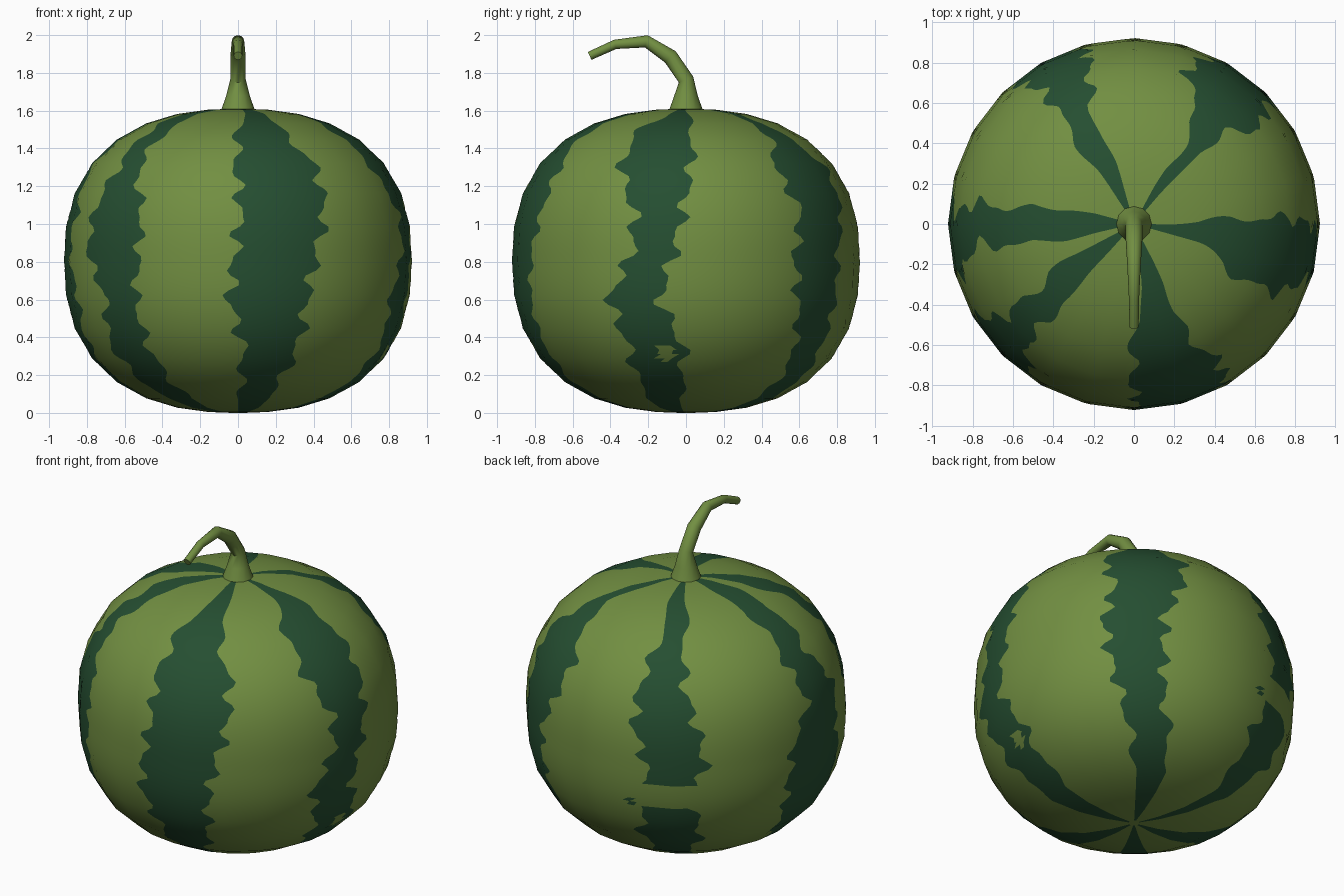
import bpy, math, random
from mathutils import Vector

if "Cube" in bpy.data.objects:
    bpy.data.objects.remove(bpy.data.objects["Cube"])

random.seed(4)


def material(name, rgb):
    m = bpy.data.materials.new(name)
    m.diffuse_color = (*rgb, 1)
    m.use_nodes = True
    m.node_tree.nodes["Principled BSDF"].inputs["Base Color"].default_value = m.diffuse_color
    return m


LIGHT = material("light green", (0.168, 0.275, 0.054))
DARK = material("dark green", (0.0185, 0.077, 0.031))

# Rind: a slightly squared ellipse turned around z
RAD, HALF, POWER, SIDES, LATS = 0.922, 0.805, 2.4, 24, 16


def rind(t):
    """Radius and height of the rind at latitude t."""
    c, s = math.cos(t), math.sin(t)
    rho = ((abs(c) / RAD) ** POWER + (abs(s) / HALF) ** POWER) ** (-1 / POWER)
    return rho * c, HALF + rho * s


# Stripe edges: angle in degrees at each shared height
HEIGHTS = (1.6, 1.5, 1.3, 1.07, .85, .6, .35, .08)
STRIPES = {
    "right": ((-16, -27, -26, -18, -18, -27, -22, -23), (1, 3, 2, -1, -4, -9, -1, -2)),
    "back_right": ((48, 47, 37, 43, 39, 41, 45, 51), (60, 58, 71, 68, 61, 61, 62, 71)),
    "back": ((108, 111, 106, 105, 110, 111, 106, 113), (126, 124, 124, 129, 132, 127, 131, 126)),
    "left": ((164, 173, 172, 177, 167, 165, 166, 171), (191, 191, 187, 197, 194, 200, 195, 192)),
    "front_left": ((207, 213, 216, 211, 210, 219, 214, 219), (230, 228, 228, 235, 235, 233, 234, 238)),
    "front": ((277, 270, 269, 271, 269, 267, 272, 271), (298, 294, 302, 301, 297, 294, 293, 289)),
}


def edge_curve(values):
    """Stripe edge as a function of height, with a small irregular waver."""
    p, q = random.uniform(0, 6), random.uniform(0, 6)

    def angle(z):
        z = min(max(z, HEIGHTS[-1]), HEIGHTS[0])
        i = next(i for i in range(len(HEIGHTS) - 1) if z >= HEIGHTS[i + 1])
        f = (HEIGHTS[i] - z) / (HEIGHTS[i] - HEIGHTS[i + 1])
        base = values[i] + (values[i + 1] - values[i]) * f
        return base + 2 * math.sin(36 * z + p) + 1.2 * math.sin(61 * z + q)
    return angle


EDGES = [edge_curve(side) for pair in STRIPES.values() for side in pair]
# Small blotches that flip the colour: (angle, height, radius)
SPOTS = [(-8.5, .32, .045), (103, .57, .035)]


def flipped(angle, z, r):
    return any(math.hypot(math.radians(angle - a) * r, z - h) < s for a, h, s in SPOTS)


# Melon body: columns follow the stripe edges, rows follow the rind
STEPS, ROWS = 16, 7
profile = [rind(math.pi / 2 - math.pi * i / LATS) for i in range(LATS + 1)]
profile[0], profile[-1] = (.03, 2 * HALF), (.03, 0)
rows = []
for (r0, z0), (r1, z1) in zip(profile, profile[1:]):
    rows += [(r0 + (r1 - r0) * i / ROWS, z0 + (z1 - z0) * i / ROWS) for i in range(ROWS)]
rows.append(profile[-1])

verts, normals, angles = [], [], []
sector = 360 / SIDES
for r, z in rows:
    cuts = [e(z) for e in EDGES]
    cuts.append(cuts[0] + 360)
    line = [a + (b - a) * i / STEPS for a, b in zip(cuts, cuts[1:]) for i in range(STEPS)]
    angles.append(line)
    h = (z - HALF) / HALF
    nr = (r / RAD) ** (POWER - 1) / RAD
    nz = math.copysign(abs(h) ** (POWER - 1) / HALF, h)
    for a in line:
        t = math.radians(a)
        flat = math.cos(math.radians(sector / 2)) / math.cos(math.radians(a % sector - sector / 2))
        verts.append((r * flat * math.cos(t), r * flat * math.sin(t), z))
        normals.append(Vector((nr * math.cos(t), nr * math.sin(t), nz)).normalized())

n = len(angles[0])
faces, slots = [], []
for i in range(len(rows) - 1):
    for j in range(n):
        k = (j + 1) % n
        faces.append((i * n + j, (i + 1) * n + j, (i + 1) * n + k, i * n + k))
        r, z = [(a + b) / 2 for a, b in zip(rows[i], rows[i + 1])]
        mid = (angles[i][j] + angles[i + 1][j]) / 2
        band = j // STEPS
        dark = band % 2 == 0 and not (band == 4 and .55 < z < .70)  # gap in back stripe
        slots.append(int(dark != flipped(mid, z, r)))
faces += [tuple(range(n)), tuple(reversed(range((len(rows) - 1) * n, len(rows) * n)))]
slots += [0, 0]

mesh = bpy.data.meshes.new("melon_body")
mesh.from_pydata(verts, [], faces)
mesh.materials.append(LIGHT)
mesh.materials.append(DARK)
for p, s in zip(mesh.polygons, slots):
    p.material_index = s
    p.use_smooth = True
mesh.normals_split_custom_set_from_vertices(normals)
bpy.context.collection.objects.link(bpy.data.objects.new("melon_body", mesh))

# Stem: tapered tube bending towards the front, (y, z, radius)
PATH = [(0, 1.6, .09), (0, 1.68, .062), (0, 1.765, .041), (-.083, 1.885, .041),
        (-.21, 1.967, .033), (-.375, 1.951, .025), (-.51, 1.89, .023)]
RING = 12
sv, sf = [], []
for i, (y, z, r) in enumerate(PATH):
    a, b = PATH[max(i - 1, 0)], PATH[min(i + 1, len(PATH) - 1)]
    d = Vector((0, b[0] - a[0], b[1] - a[1])).normalized()
    side = Vector((0, d.z, -d.y))
    for k in range(RING):
        t = 2 * math.pi * k / RING
        sv.append(Vector((r * math.cos(t), y, z)) + side * r * math.sin(t))
for i in range(len(PATH) - 1):
    for k in range(RING):
        m = (k + 1) % RING
        sf.append((i * RING + k, i * RING + m, (i + 1) * RING + m, (i + 1) * RING + k))
sf += [tuple(reversed(range(RING))), tuple(range((len(PATH) - 1) * RING, len(PATH) * RING))]
sm = bpy.data.meshes.new("stem")
sm.from_pydata(sv, [], sf)
sm.materials.append(LIGHT)
stem = bpy.data.objects.new("stem", sm)
bpy.context.collection.objects.link(stem)
bpy.context.view_layer.objects.active = stem
stem.select_set(True)
bpy.ops.object.shade_smooth_by_angle(angle=math.radians(50))
